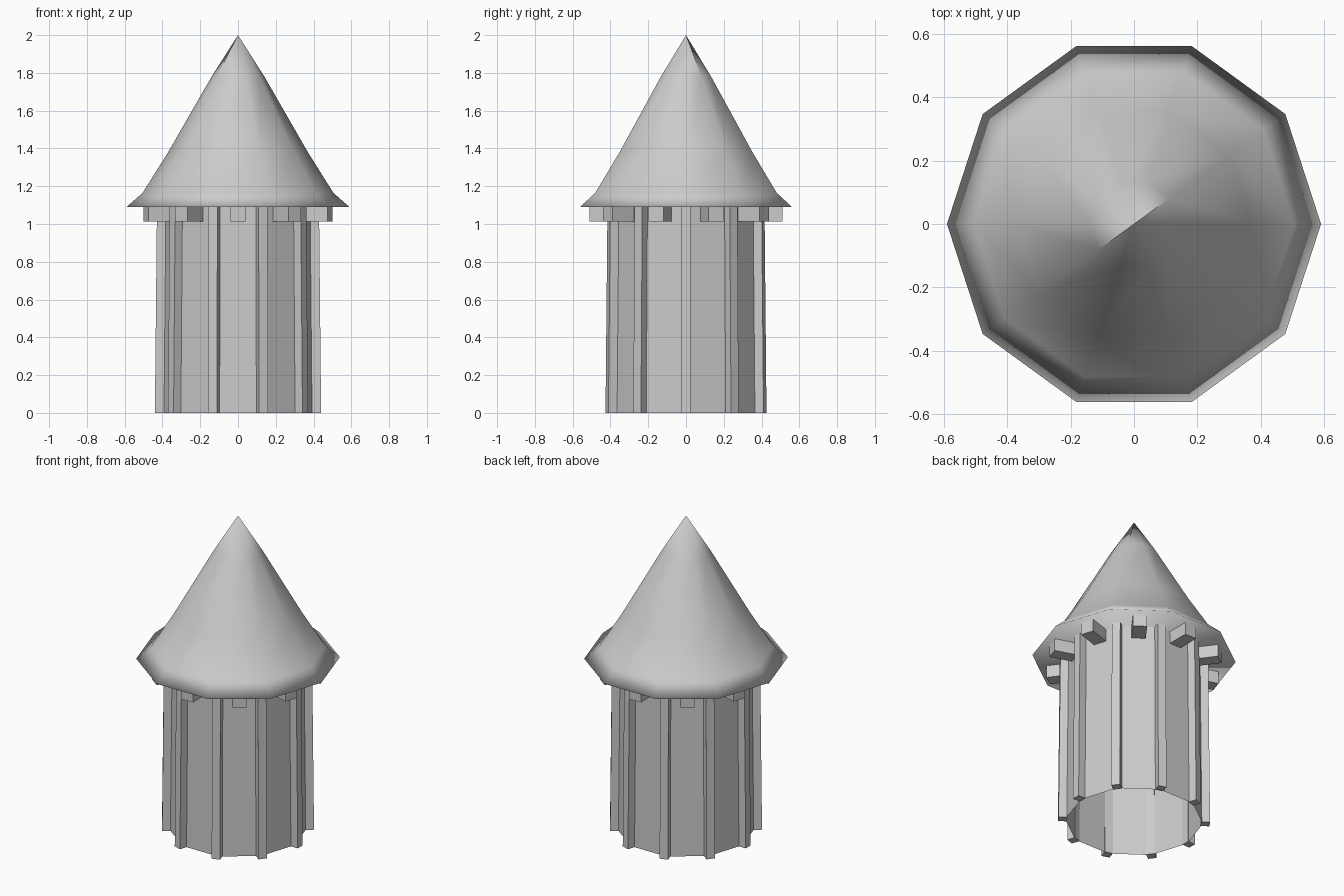
import bpy, bmesh, math
from mathutils import Matrix, Vector

SIDES = 10
EAVE = 1.09
TAPER = 0.975

cube = bpy.data.objects.get("Cube")
if cube:
    bpy.data.objects.remove(cube, do_unlink=True)

stone = bpy.data.materials.new("pale grey")
stone.use_nodes = True
grey = (0.6, 0.6, 0.6, 1)
stone.diffuse_color = grey
stone.node_tree.nodes["Principled BSDF"].inputs["Base Color"].default_value = grey


def finish(bm, name, smooth=False):
    bmesh.ops.recalc_face_normals(bm, faces=bm.faces)
    for f in bm.faces:
        f.smooth = smooth
    mesh = bpy.data.meshes.new(name)
    bm.to_mesh(mesh)
    bm.free()
    mesh.materials.append(stone)
    obj = bpy.data.objects.new(name, mesh)
    bpy.context.collection.objects.link(obj)
    return obj


def ring(bm, r, z):
    step = math.tau / SIDES
    return [bm.verts.new((r * math.cos(i * step), r * math.sin(i * step), z))
            for i in range(SIDES)]


def bridge(bm, a, b):
    for i in range(SIDES):
        j = (i + 1) % SIDES
        bm.faces.new((a[i], a[j], b[j], b[i]))


def radial_beams(name, r_in, r_out, width, z0, z1, offset, taper=1):
    """Boxes repeated around the axis, leaning in towards the top."""
    bm = bmesh.new()
    for i in range(SIDES):
        made = bmesh.ops.create_cube(bm, size=1)["verts"]
        turn = Matrix.Rotation((i + offset) * math.tau / SIDES, 3, 'Z')
        for v in made:
            top = v.co.z > 0
            r = (r_out if v.co.x > 0 else r_in) * (taper if top else 1)
            v.co = turn @ Vector((r, v.co.y * width, z1 if top else z0))
    return finish(bm, name)


# Tower wall: a thin ten-sided shell, open at the bottom
bm = bmesh.new()
bridge(bm, ring(bm, 0.40, 0), ring(bm, 0.40 * TAPER, EAVE))
finish(bm, "tower_wall")

# Corner posts and the short beams under the eaves
radial_beams("corner_posts", 0.388, 0.44, 0.05, 0, EAVE, 0, TAPER)
radial_beams("eave_beams", 0.34, 0.512, 0.082, 1.012, EAVE + 0.002, 0.5)

# Roof: flared spire with a flat underside, smooth all over
bm = bmesh.new()
profile = [(0.59, EAVE), (0.505, 1.165), (0.37, 1.38), (0.14, 1.78)]
rings = [ring(bm, r, z) for r, z in profile]
for a, b in zip(rings, rings[1:]):
    bridge(bm, a, b)
apex = bm.verts.new((0, 0, 2))
for i in range(SIDES):
    bm.faces.new((rings[-1][i], rings[-1][(i + 1) % SIDES], apex))
bm.faces.new(rings[0])
# Crease across the tip
for i in (1, 1 + SIDES // 2):
    bm.edges.get((apex, rings[-1][i])).smooth = False
finish(bm, "roof", smooth=True)
